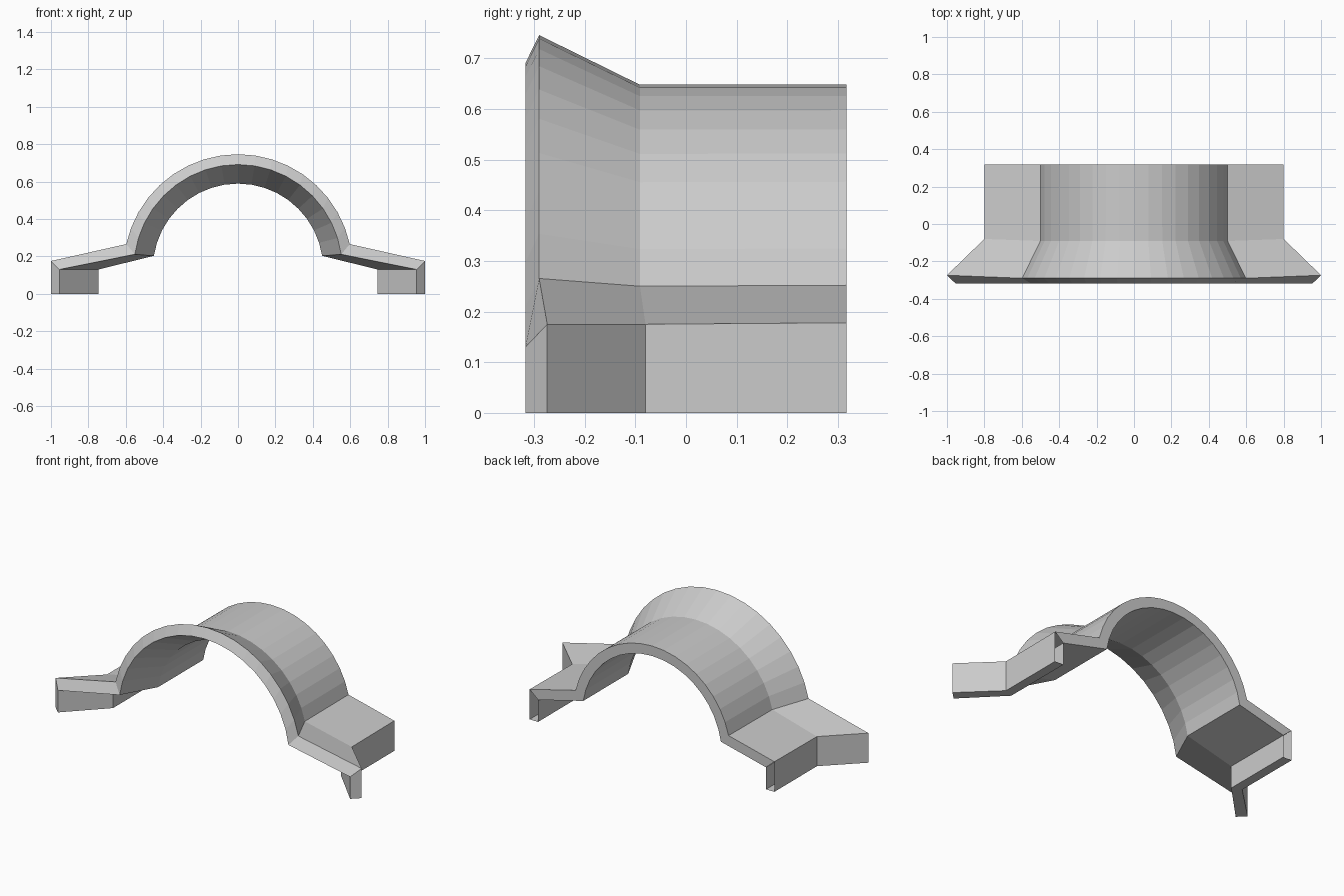
import bpy, bmesh, math

if "Cube" in bpy.data.objects:
    bpy.data.objects.remove(bpy.data.objects["Cube"])

SEGS = 18      # arch facets
CZ = 0.134     # height of the arch centre


def section(wall_x, wall_z, foot, top, y_wall, y_arch):
    """Half-round arch with sloping shoulders and vertical legs, left to right."""
    r = top - CZ
    a0 = math.atan2(foot[1] - CZ, foot[0])
    pts = [(-wall_x, y_wall, 0), (-wall_x, y_wall, wall_z)]
    for i in range(SEGS + 1):
        a = math.pi - a0 - (math.pi - 2 * a0) * i / SEGS
        pts.append((r * math.cos(a), y_arch, CZ + r * math.sin(a)))
    return pts + [(wall_x, y_wall, wall_z), (wall_x, y_wall, 0)]


# Outer skin front-to-back, then inner skin
sections = [
    section(0.80, 0.178, (0.50, 0.252), 0.648, 0.317, 0.317),    # outer back
    section(0.80, 0.175, (0.50, 0.250), 0.648, -0.080, -0.091),  # outer throat
    section(1.00, 0.175, (0.60, 0.266), 0.746, -0.274, -0.290),  # outer flare
    section(0.955, 0.130, (0.56, 0.212), 0.691, -0.317, -0.317), # inner rim
    section(0.745, 0.130, (0.45, 0.203), 0.589, -0.103, -0.103), # inner throat
    section(0.745, 0.130, (0.45, 0.203), 0.589, 0.317, 0.317),   # inner back
]

bm = bmesh.new()
rings = [[bm.verts.new(p) for p in s] for s in sections]
n = len(rings[0])

# Skins and front rim, then the back edge (left open at the two legs)
for k in range(len(rings)):
    a, b = rings[k], rings[(k + 1) % len(rings)]
    back = k == len(rings) - 1
    for i in range(n - 1):
        if back and i in (0, n - 2):
            continue
        bm.faces.new((a[i], a[i + 1], b[i + 1], b[i]))

# Undersides of the legs
for i in (0, n - 1):
    bm.faces.new((rings[0][i], rings[1][i], rings[4][i], rings[5][i]))
    bm.faces.new((rings[1][i], rings[2][i], rings[3][i], rings[4][i]))

bmesh.ops.recalc_face_normals(bm, faces=bm.faces)
mesh = bpy.data.meshes.new("flared_arch")
bm.to_mesh(mesh)
bm.free()
bpy.context.collection.objects.link(bpy.data.objects.new("flared_arch", mesh))
